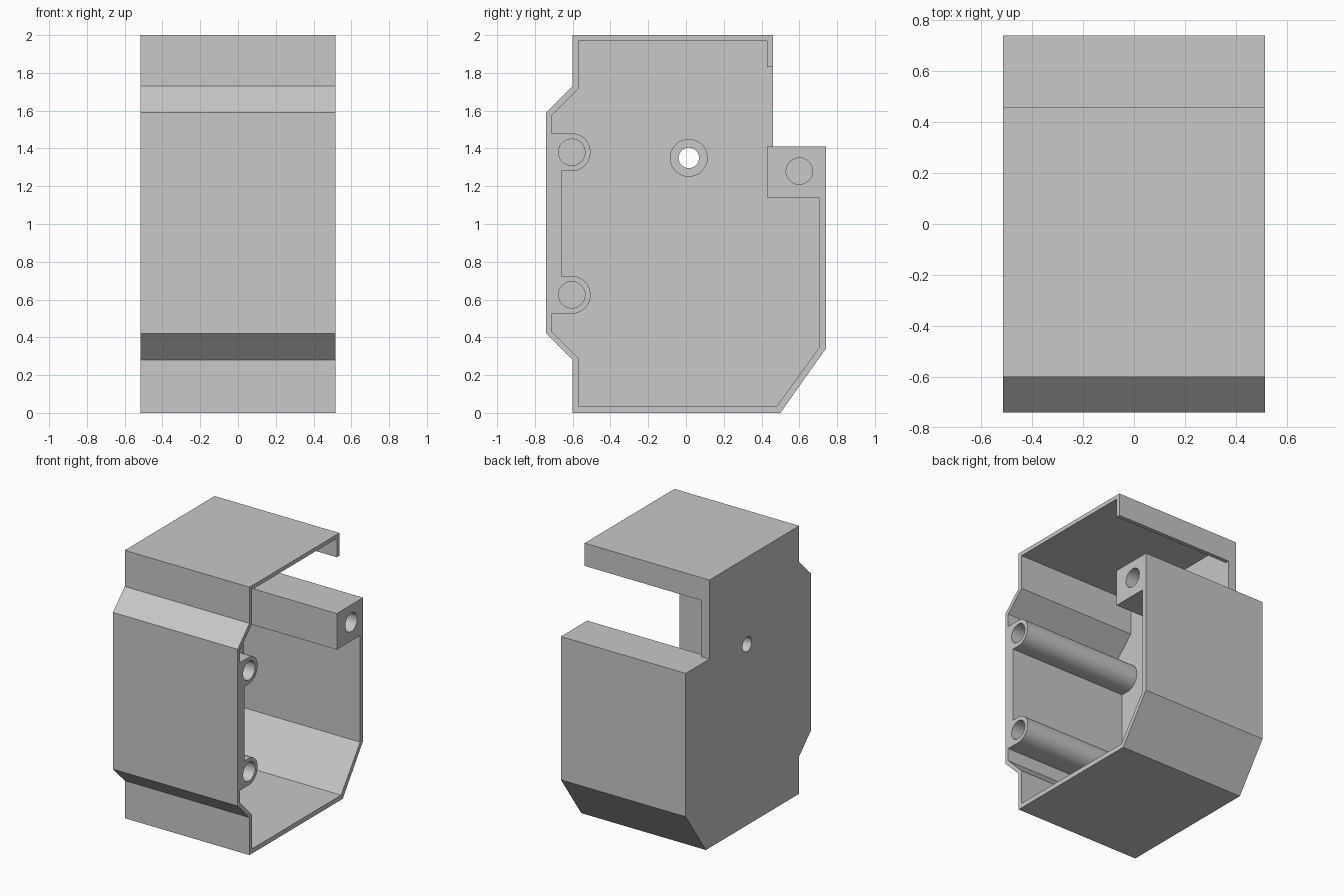
import bpy, bmesh, math

cube = bpy.data.objects.get("Cube")
if cube:
    bpy.data.objects.remove(cube, do_unlink=True)

HALF = 0.515          # half width of the housing
FLOOR = -0.45         # inner face of the closed side wall
BOSS_R = 0.1
FRONT_BOSSES = [(-0.605, 1.38), (-0.605, 0.625)]
BLOCK_HOLE = (0.6, 1.28)
WALL_HOLE = (0.015, 1.35)

grey = bpy.data.materials.new("plain grey")
grey.use_nodes = True
grey.diffuse_color = (0.58, 0.58, 0.58, 1)
grey.node_tree.nodes["Principled BSDF"].inputs["Base Color"].default_value = (0.58, 0.58, 0.58, 1)


def extrude(name, points, x0, x1):
    """Extrude a (y, z) profile along x."""
    bm = bmesh.new()
    face = bm.faces.new([bm.verts.new((x0, y, z)) for y, z in points])
    out = bmesh.ops.extrude_face_region(bm, geom=[face])
    verts = [v for v in out["geom"] if isinstance(v, bmesh.types.BMVert)]
    bmesh.ops.translate(bm, verts=verts, vec=(x1 - x0, 0, 0))
    bmesh.ops.recalc_face_normals(bm, faces=bm.faces)
    mesh = bpy.data.meshes.new(name)
    bm.to_mesh(mesh)
    bm.free()
    mesh.materials.append(grey)
    obj = bpy.data.objects.new(name, mesh)
    bpy.context.collection.objects.link(obj)
    return obj


def arc(center, radius, start, end, steps):
    """Points along an arc, angles in degrees."""
    angles = [math.radians(start + (end - start) * i / steps) for i in range(steps + 1)]
    return [(center[0] + radius * math.cos(a), center[1] + radius * math.sin(a)) for a in angles]


def cylinder(name, center, radius, x0, x1):
    return extrude(name, arc(center, radius, 0, 360, 48)[:-1], x0, x1)


def combine(target, tool, operation):
    """Apply a boolean and discard the tool."""
    tool.hide_render = True
    mod = target.modifiers.new(operation.lower(), 'BOOLEAN')
    mod.operation = operation
    mod.solver = 'EXACT'
    mod.object = tool
    bpy.context.view_layer.objects.active = target
    bpy.ops.object.modifier_apply(modifier=mod.name)
    bpy.data.objects.remove(tool, do_unlink=True)


# Outer housing with the stepped front and the notched, chamfered back
outer = [(-0.6, 0), (0.5, 0), (0.74, 0.34), (0.74, 1.41), (0.46, 1.41), (0.46, 2),
         (-0.6, 2), (-0.6, 1.73), (-0.74, 1.59), (-0.74, 0.42), (-0.6, 0.28)]
housing = extrude("housing", outer, -HALF, HALF)

# Inner pocket: leaves the thin rim, two front bosses, the back block and the lip
upper, lower = [arc(c, BOSS_R, 90, -90, 24) for c in FRONT_BOSSES]
pocket = ([(0.5, 1.83), (0.43, 1.83), (0.43, 1.97), (-0.57, 1.97), (-0.57, 1.715),
           (-0.71, 1.575), (-0.71, 1.48)] + upper + [(-0.66, 1.28), (-0.66, 0.725)]
          + lower + [(-0.71, 0.525), (-0.71, 0.43), (-0.57, 0.29), (-0.57, 0.035),
                     (0.48, 0.035), (0.705, 0.345), (0.705, 1.14), (0.43, 1.14),
                     (0.43, 1.41), (0.5, 1.41)])
combine(housing, extrude("pocket_cutter", pocket, FLOOR, HALF + 0.1), 'DIFFERENCE')

# Raised ring and through hole in the closed side wall
combine(housing, cylinder("wall_boss", WALL_HOLE, BOSS_R, FLOOR - 0.03, FLOOR + 0.08), 'UNION')
combine(housing, cylinder("wall_hole_cutter", WALL_HOLE, 0.054, -HALF - 0.1, 0), 'DIFFERENCE')

# Blind screw holes in the bosses and the block
for center in FRONT_BOSSES + [BLOCK_HOLE]:
    combine(housing, cylinder("screw_hole_cutter", center, 0.07, HALF - 0.4, HALF + 0.1), 'DIFFERENCE')

# Smooth the round parts, keep the edges sharp
bpy.ops.object.select_all(action='DESELECT')
housing.select_set(True)
bpy.context.view_layer.objects.active = housing
bpy.ops.object.shade_smooth_by_angle(angle=math.radians(25))
